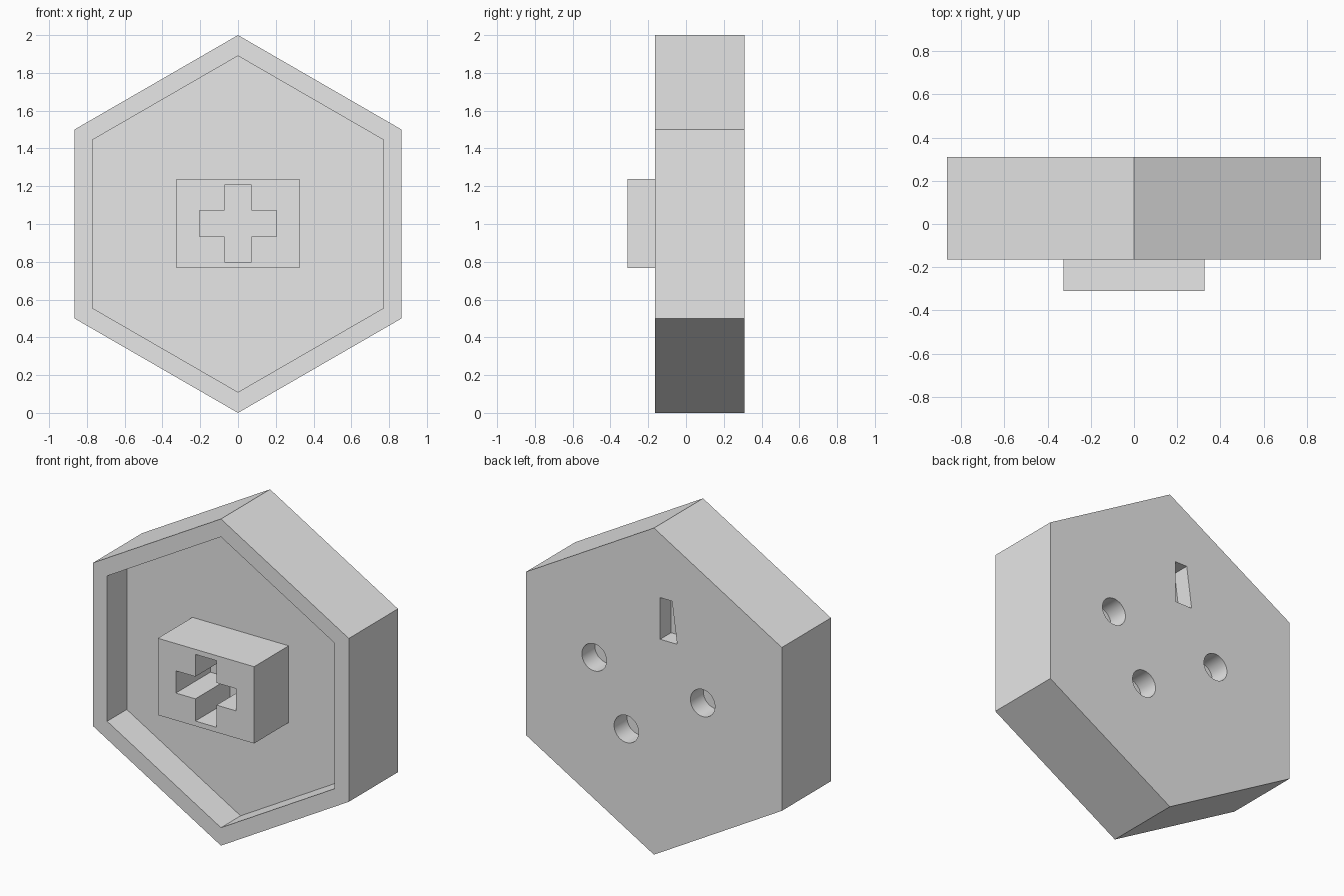
import bpy, bmesh
from math import cos, sin, tau

if "Cube" in bpy.data.objects:
    bpy.data.objects.remove(bpy.data.objects["Cube"], do_unlink=True)

grey = bpy.data.materials.new("light grey")
grey.use_nodes = True
grey.diffuse_color = (0.8, 0.8, 0.8, 1)
grey.node_tree.nodes["Principled BSDF"].inputs["Base Color"].default_value = (0.8, 0.8, 0.8, 1)

FRONT, FLOOR, BACK = -0.165, 0.025, 0.31   # rim, recess floor and back planes
TIP = -0.31                                # front of the socket block
MID = 1.0


def ring(radius, x=0.0, z=MID, sides=6):
    return [(x + radius * sin(tau * i / sides), z + radius * cos(tau * i / sides))
            for i in range(sides)]


def rect(half_w, half_h, z=1.003):
    return [(-half_w, z - half_h), (half_w, z - half_h),
            (half_w, z + half_h), (-half_w, z + half_h)]


def prism(name, profile, y0, y1):
    """Extrude an (x, z) outline from y0 to y1."""
    bm = bmesh.new()
    face = bm.faces.new([bm.verts.new((x, y0, z)) for x, z in profile])
    new = bmesh.ops.extrude_face_region(bm, geom=[face])["geom"]
    verts = [g for g in new if isinstance(g, bmesh.types.BMVert)]
    bmesh.ops.translate(bm, verts=verts, vec=(0, y1 - y0, 0))
    bmesh.ops.recalc_face_normals(bm, faces=bm.faces)
    mesh = bpy.data.meshes.new(name)
    bm.to_mesh(mesh)
    bm.free()
    mesh.materials.append(grey)
    obj = bpy.data.objects.new(name, mesh)
    bpy.context.collection.objects.link(obj)
    return obj


def cut(target, cutter):
    """Subtract the cutter from the target and discard it."""
    cutter.hide_render = True
    mod = target.modifiers.new("cut", "BOOLEAN")
    mod.operation, mod.solver, mod.object = "DIFFERENCE", "EXACT", cutter
    bpy.context.view_layer.objects.active = target
    bpy.ops.object.modifier_apply(modifier=mod.name)
    bpy.data.objects.remove(cutter, do_unlink=True)


# Hexagonal housing with a shallow front recess
housing = prism("housing", ring(1.0), FRONT, BACK)
cut(housing, prism("recess_cutter", ring(0.89), FRONT - 0.1, FLOOR))

# Three round blind holes in the back
for x, z in ((0.405, 1.10), (-0.33, 1.017), (0.187, 0.72)):
    cut(housing, prism("hole_cutter", ring(0.083, x, z, 48), BACK - 0.125, BACK + 0.1))

# Tapered slot in the back
slot = [(-0.042, 1.33), (-0.157, 1.33), (-0.122, 1.585), (-0.042, 1.585)]
cut(housing, prism("slot_cutter", slot, BACK - 0.105, BACK + 0.1))

# Socket block with a cross-shaped opening down to the recess floor
arm, wide, high = 0.0715, 0.204, 0.068
reach = 0.204
z = 1.003
cross = [(-arm, z + reach), (arm, z + reach), (arm, z + high), (wide, z + high),
         (wide, z - high), (arm, z - high), (arm, z - reach), (-arm, z - reach),
         (-arm, z - high), (-wide, z - high), (-wide, z + high), (-arm, z + high)]
block = prism("socket_block", rect(0.326, 0.235), TIP, FLOOR)
cut(block, prism("cross_cutter", cross, TIP - 0.1, FLOOR + 0.1))

# Smooth the round holes, keep all other edges sharp
for obj in (housing, block):
    bpy.ops.object.select_all(action="DESELECT")
    obj.select_set(True)
    bpy.context.view_layer.objects.active = obj
    bpy.ops.object.shade_smooth_by_angle(angle=0.5)
